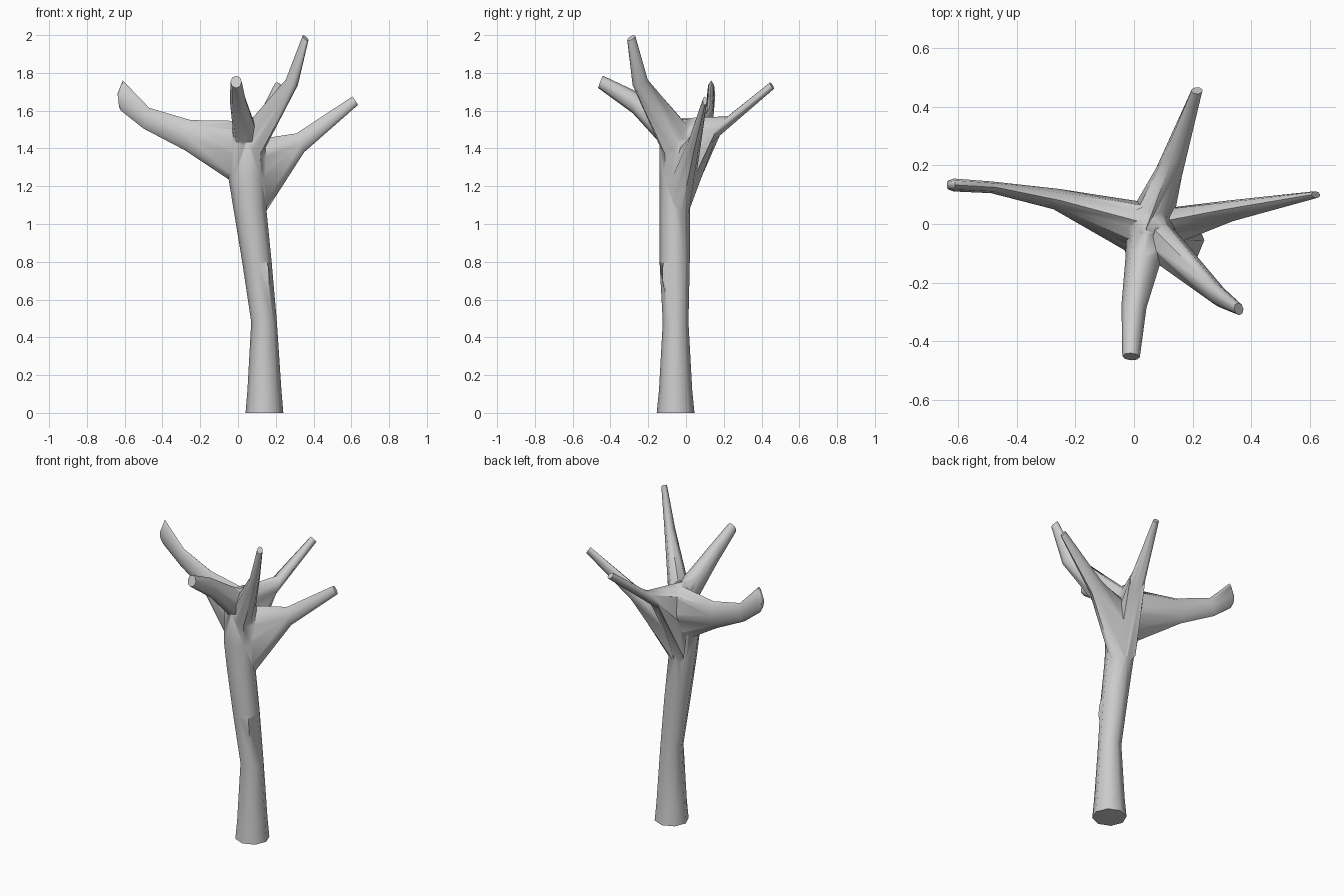
import bpy, bmesh, math
from mathutils import Vector

if "Cube" in bpy.data.objects:
    bpy.data.objects.remove(bpy.data.objects["Cube"])

SIDES = 8


def loft(name, rings):
    """Closed tube through rings given as (centre, half axis u, half axis v)."""
    bm = bmesh.new()
    loops = []
    for c, u, v in rings:
        loops.append([bm.verts.new(c + u * math.cos(2 * math.pi * i / SIDES)
                                   + v * math.sin(2 * math.pi * i / SIDES))
                      for i in range(SIDES)])
    for a, b in zip(loops, loops[1:]):
        for i in range(SIDES):
            j = (i + 1) % SIDES
            bm.faces.new((a[i], a[j], b[j], b[i]))
    bm.faces.new(loops[0])
    bm.faces.new(loops[-1])
    bmesh.ops.recalc_face_normals(bm, faces=bm.faces)
    me = bpy.data.meshes.new(name)
    bm.to_mesh(me)
    bm.free()
    ob = bpy.data.objects.new(name, me)
    bpy.context.collection.objects.link(ob)
    return ob


def branch(name, sections):
    """Branch from (top point, bottom point, half width) sections."""
    pts = [(Vector(t), Vector(b), w) for t, b, w in sections]
    mids = [(t + b) / 2 for t, b, w in pts]
    rings = []
    for i, (t, b, w) in enumerate(pts):
        d = mids[min(i + 1, len(mids) - 1)] - mids[max(i - 1, 0)]
        side = Vector((-d.y, d.x, 0)).normalized()
        rings.append((mids[i], (t - b) / 2, side * w))
    return loft(name, rings)


# Trunk: x, y, z, x radius, y radius
trunk = loft("tree_trunk", [
    (Vector((x, y, z)), Vector((rx, 0, 0)), Vector((0, ry, 0)))
    for x, y, z, rx, ry in [
        (.14, -.055, 0, .10, .10), (.14, -.055, .12, .09, .088),
        (.138, -.055, .48, .068, .068), (.10, -.06, .80, .078, .08),
        (.063, -.06, 1.08, .087, .08), (.05, -.052, 1.24, .10, .088),
        (.05, -.035, 1.43, .095, .105), (.045, -.01, 1.52, .07, .075),
        (.045, -.005, 1.555, .03, .035)]])

# Five branches spreading from the crown
parts = [
    branch("left_branch", [
        ((.05, 0, 1.545), (.02, -.04, 1.19), .095),
        ((-.25, .08, 1.55), (-.28, .09, 1.39), .036),
        ((-.47, .125, 1.615), (-.50, .125, 1.505), .02),
        ((-.61, .133, 1.76), (-.62, .133, 1.60), .022),
        ((-.638, .133, 1.69), (-.63, .133, 1.62), .015)]),
    branch("right_branch", [
        ((.05, 0, 1.44), (.10, -.04, .99), .07),
        ((.31, .05, 1.48), (.35, .04, 1.38), .036),
        ((.605, .1, 1.675), (.635, .1, 1.63), .012)]),
    branch("back_branch", [
        ((.04, -.02, 1.56), (.06, 0, 1.02), .08),
        ((.13, .22, 1.57), (.11, .135, 1.43), .046),
        ((.205, .445, 1.75), (.225, .465, 1.715), .018)]),
    branch("front_branch", [
        ((.05, 0, 1.54), (.045, -.06, 1.33), .075),
        ((.03, -.11, 1.60), (.03, -.14, 1.43), .06),
        ((0, -.28, 1.71), (0, -.28, 1.585), .043),
        ((-.01, -.44, 1.785), (-.01, -.465, 1.72), .03)]),
    branch("front_right_branch", [
        ((.05, 0, 1.53), (.08, -.08, 1.30), .07),
        ((.26, -.21, 1.77), (.31, -.275, 1.73), .032),
        ((.345, -.275, 2.0), (.37, -.305, 1.97), .018)]),
]

# Small bark ridge on the trunk
out, side = Vector((.7, -.7, 0)), Vector((.7, .7, 0))
parts.append(loft("bark_ridge", [
    (Vector((x, y, z)), out * r, side * .012) for x, y, z, r in
    [(.155, -.10, .62, .01), (.15, -.108, .70, .022),
     (.145, -.108, .77, .022), (.135, -.10, .85, .01)]]))

# Merge everything into one tree
bpy.context.view_layer.objects.active = trunk
trunk.select_set(True)
for p in parts:
    m = trunk.modifiers.new("union", 'BOOLEAN')
    m.operation = 'UNION'
    m.solver = 'EXACT'
    m.object = p
    bpy.ops.object.modifier_apply(modifier=m.name)
    bpy.data.objects.remove(p)
bpy.ops.object.shade_smooth_by_angle(angle=math.radians(60))
